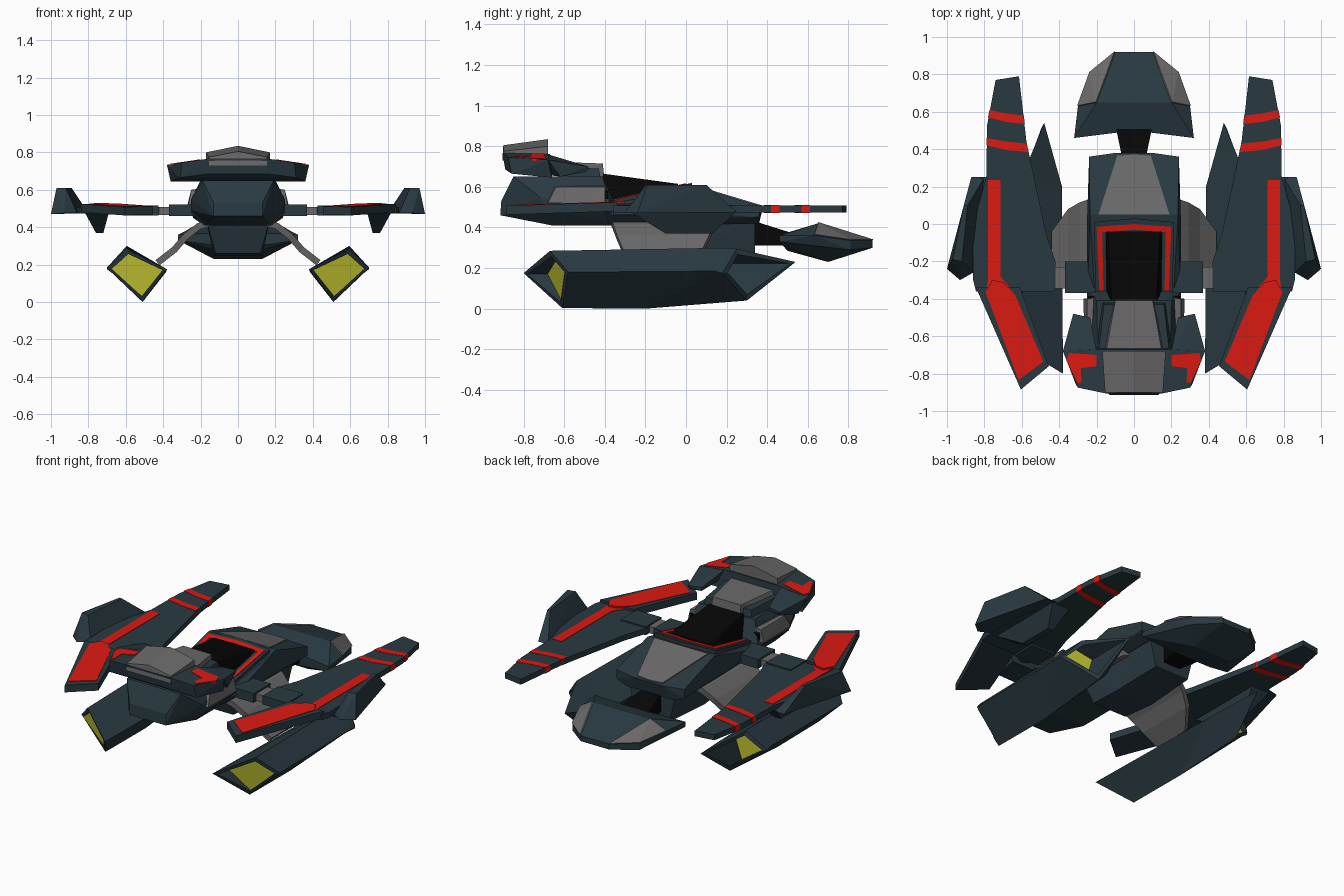
import bpy, bmesh
from mathutils import Vector

if "Cube" in bpy.data.objects:
    bpy.data.objects.remove(bpy.data.objects["Cube"])


def material(name, rgb):
    m = bpy.data.materials.new(name)
    m.diffuse_color = (*rgb, 1)
    m.use_nodes = True
    m.node_tree.nodes["Principled BSDF"].inputs["Base Color"].default_value = m.diffuse_color
    return m


DARK = material("dark_teal", (0.022, 0.042, 0.053))
GREY = material("mid_grey", (0.145, 0.14, 0.14))
RED = material("red", (0.72, 0.01, 0.006))
BLACK = material("black", (0.002, 0.002, 0.002))
YELLOW = material("yellow", (0.55, 0.56, 0.03))


def finish(name, bm, mats, mirror):
    bmesh.ops.recalc_face_normals(bm, faces=bm.faces)
    me = bpy.data.meshes.new(name)
    bm.to_mesh(me)
    bm.free()
    for m in mats:
        me.materials.append(m)
    ob = bpy.data.objects.new(name, me)
    bpy.context.collection.objects.link(ob)
    if mirror:
        ob.modifiers.new("mirror", 'MIRROR')
    return ob


def hull(name, pts, mat, pair=False):
    """Faceted convex block: pair=True mirrors the block, else the points."""
    bm = bmesh.new()
    if not pair:
        pts = pts + [(-x, y, z) for x, y, z in pts if x > 0]
    for p in pts:
        bm.verts.new(p)
    res = bmesh.ops.convex_hull(bm, input=bm.verts)
    junk = {v for v in res["geom_interior"] if isinstance(v, bmesh.types.BMVert)}
    bmesh.ops.delete(bm, geom=list(junk), context='VERTS')
    bmesh.ops.dissolve_limit(bm, angle_limit=0.02, verts=bm.verts, edges=bm.edges)
    return finish(name, bm, [mat], pair)


def plate(name, outline, top, thick, mat):
    """Mirrored flat plate from an (x, y) outline; top is a height or a plane."""
    f = top if callable(top) else (lambda x, y: top)
    bm = bmesh.new()
    up = [bm.verts.new((x, y, f(x, y))) for x, y in outline]
    dn = [bm.verts.new((x, y, f(x, y) - thick)) for x, y in outline]
    bm.faces.new(up)
    bm.faces.new(dn[::-1])
    n = len(up)
    for i in range(n):
        j = (i + 1) % n
        bm.faces.new((up[i], dn[i], dn[j], up[j]))
    return finish(name, bm, [mat], True)


# lower engine pods, lofted through three rings, with recessed glowing ends
rings = [
    [(.38, -.80, .175), (.595, -.67, .285), (.70, -.58, .18), (.51, -.61, .003)],
    [(.385, .20, .16), (.595, .20, .30), (.70, .14, .185), (.51, -.20, .0)],
    [(.48, .54, .23), (.60, .25, .295), (.70, .18, .175), (.52, .30, .04)],
]
bm = bmesh.new()
vr = [[bm.verts.new(p) for p in r] for r in rings]
for a, b in zip(vr, vr[1:]):
    for i in range(4):
        j = (i + 1) % 4
        bm.faces.new((a[i], a[j], b[j], b[i]))
ends = [bm.faces.new(vr[0]), bm.faces.new(vr[-1][::-1])]
bmesh.ops.recalc_face_normals(bm, faces=bm.faces)
bmesh.ops.inset_region(bm, faces=ends, thickness=.03, depth=0)
for f, y0, keep in zip(ends, (-.60, .17), (.45, .12)):
    g = bmesh.ops.extrude_discrete_faces(bm, faces=[f])["faces"][0]
    g.material_index = 1
    for v in g.verts:
        v.co.y = y0 + (v.co.y - y0) * keep
finish("engine_pod", bm, [DARK, YELLOW], True)

# curved grey struts from the hull to the pods
profile = [(.13, .43, -.37, .15), (.21, .405, -.36, .14), (.28, .35, -.34, .115),
           (.34, .28, -.31, .08), (.43, .21, -.29, -.04)]
bm = bmesh.new()
rows = []
for x, z, y0, y1 in profile:
    rows.append([bm.verts.new((x, y0 + (y1 - y0) * k / 3, z)) for k in range(4)])
for a, b in zip(rows, rows[1:]):
    for k in range(3):
        bm.faces.new((a[k], a[k + 1], b[k + 1], b[k]))
strut = finish("pod_strut", bm, [GREY], True)
sol = strut.modifiers.new("thickness", 'SOLIDIFY')
sol.thickness, sol.offset = .035, 0

# wings with forward blades
plate("wing", [(.615, .79), (.74, .77), (.785, .53), (.79, .25), (.86, 0), (.86, -.3),
               (.845, -.36), (.60, -.36), (.42, -.35), (.42, -.20), (.47, -.05),
               (.575, .44)], .508, .035, DARK)


def blade_top(x, y):
    return .508 + (y + .885) * .03


plate("wing_blade", [(.845, -.34), (.605, -.885), (.455, -.76), (.61, -.34)],
      blade_top, .045, DARK)
plate("blade_red_panel", [(.785, -.35), (.795, -.36), (.617, -.835), (.485, -.735),
                          (.635, -.38), (.70, -.31), (.76, -.30)],
      lambda x, y: blade_top(x, y) + .003, .01, RED)
plate("wing_red_strip", [(.715, .235), (.78, .235), (.78, -.29), (.79, -.37),
                         (.64, -.37), (.715, -.28)], .511, .012, RED)


def band_edge(side, y):
    inner = .573 + (y - .44) * .114
    outer = .788 - max(0, y - .53) * .1875
    return (outer if side else inner, y)


# red bands wrapping the wing tails
for y in (.535, .385):
    plate("tail_band", [band_edge(0, y), (.68, y + .01), band_edge(1, y + .035),
                        band_edge(1, y + .075), (.68, y + .055), band_edge(0, y + .045)],
          .510, .039, RED)

# wing fins above and below
hull("upper_fin", [(.80, .25, .475), (.87, .25, .475), (.93, -.30, .475), (.86, -.26, .475),
                   (1.0, -.24, .47), (.89, .10, .61), (.91, .10, .61),
                   (.92, -.20, .61), (.97, -.19, .61)], DARK, True)
hull("lower_fin", [(.69, .25, .48), (.82, .25, .48), (.69, -.28, .48), (.82, -.28, .48),
                   (.72, .13, .37), (.76, .13, .37), (.72, -.10, .37), (.76, -.10, .37)],
     DARK, True)


def box(x0, x1, y0, y1, z0, z1):
    return [(x, y, z) for x in (x0, x1) for y in (y0, y1) for z in (z0, z1)]


# wing connectors
hull("wing_root", box(.18, .37, -.37, -.20, .46, .52), DARK, True)
hull("wing_joint", box(.36, .44, -.345, -.23, .465, .508), GREY, True)
hull("wing_socket", box(.425, .60, -.36, -.20, .462, .516), DARK, True)

# main fuselage
hull("main_hull", [(.24, .36, .507), (.24, .36, .45), (.10, .38, .50), (.17, .36, .42),
                   (.235, .05, .60), (.25, .05, .48), (.18, .0, .42), (.21, -.40, .51),
                   (.25, -.40, .48), (.18, -.38, .41)], DARK)
hull("lower_hull", [(.17, -.28, .44), (.12, -.22, .26), (.17, .34, .46), (.12, .34, .26),
                    (.13, .0, .245)], DARK)
plate("rear_deck_panel", [(0, .372), (.09, .365), (.19, .05), (0, .05)],
      lambda x, y: .606 - (y - .05) * .3, .02, GREY)


# cockpit: rim slopes down towards the front, canopy rises from it
def rim(x, y):
    return .613 + .22 * y


plate("cockpit_frame", [(0, .03), (.215, .01), (.205, -.40), (0, -.40)], rim, .06, DARK)
plate("cockpit_red_trim", [(0, .0), (.20, -.015), (.185, -.37), (.163, -.37), (.17, -.045),
                           (0, -.03)], lambda x, y: rim(x, y) + .005, .012, RED)
hull("canopy", [(.15, -.40, .51), (.12, -.41, .665), (.15, -.04, .60), (.14, -.04, .615),
                (.12, -.14, .628)], BLACK)

# nose and head
hull("nose", [(.13, -.915, .46), (.13, -.91, .53), (.19, -.85, .65), (.25, -.72, .55),
              (.25, -.68, .49), (.17, -.66, .41), (.20, -.41, .65), (.25, -.37, .50),
              (.17, -.30, .41)], DARK)
hull("side_intake", [(.18, -.70, .52), (.265, -.68, .52), (.18, -.66, .60), (.25, -.64, .60),
                     (.18, -.39, .52), (.27, -.40, .52), (.18, -.39, .61), (.25, -.40, .60)],
     GREY, True)
hull("intake_vent", box(.20, .245, -.60, -.385, .54, .58), BLACK, True)
hull("neck_spine", [(.10, -.40, .62), (.10, -.41, .715), (.17, -.69, .66), (.15, -.69, .725)],
     GREY)
hull("neck_sides", [(.17, -.42, .64), (.16, -.43, .69), (.20, -.69, .66), (.19, -.69, .70)],
     DARK)


def head_top(x, y):
    return .767 - .15 * (x - .155)


hull("head", [(x, y, head_top(x, y)) for x, y in
              ((.155, -.905), (.30, -.875), (.38, -.68), (.25, -.70), (.19, -.67))]
     + [(.155, -.89, .685), (.31, -.86, .665), (.36, -.66, .645), (.19, -.67, .68)], DARK)
hull("head_arm", [(.38, -.68, .733), (.36, -.62, .65), (.325, -.48, .70), (.32, -.49, .675),
                  (.235, -.50, .705), (.24, -.50, .68), (.20, -.68, .76), (.24, -.70, .68)],
     DARK, True)
hull("head_cap", [(.17, -.68, .74), (.17, -.68, .80), (0, -.68, .835), (.155, -.905, .73),
                  (.155, -.90, .775), (0, -.90, .805)], GREY)
plate("head_red_bracket", [(.20, -.70), (.35, -.69), (.36, -.735), (.30, -.85), (.28, -.845),
                           (.285, -.77), (.20, -.76)],
      lambda x, y: head_top(x, y) + .003, .012, RED)

# tail module
hull("tail_neck", [(.10, .53, .31), (.10, .53, .37), (.06, .34, .31), (.06, .34, .43)], BLACK)
tail_side = [(.10, .92, .335), (.20, .65, .42), (.30, .63, .36), (.235, .81, .335)]
hull("tail", tail_side + [(.10, .92, .30), (.235, .81, .29), (.32, .46, .36),
                          (.32, .46, .33), (.10, .50, .375), (.13, .70, .23),
                          (.15, .50, .285), (0, .50, .375), (0, .50, .285), (0, .70, .23),
                          (0, .65, .42), (0, .92, .335), (0, .92, .30)], DARK, True)
out = Vector((.004, .003, .006))
hull("tail_panel", [tuple(Vector(p) + out) for p in tail_side]
     + [(x * .9, y * .98, z - .02) for x, y, z in tail_side], GREY, True)
